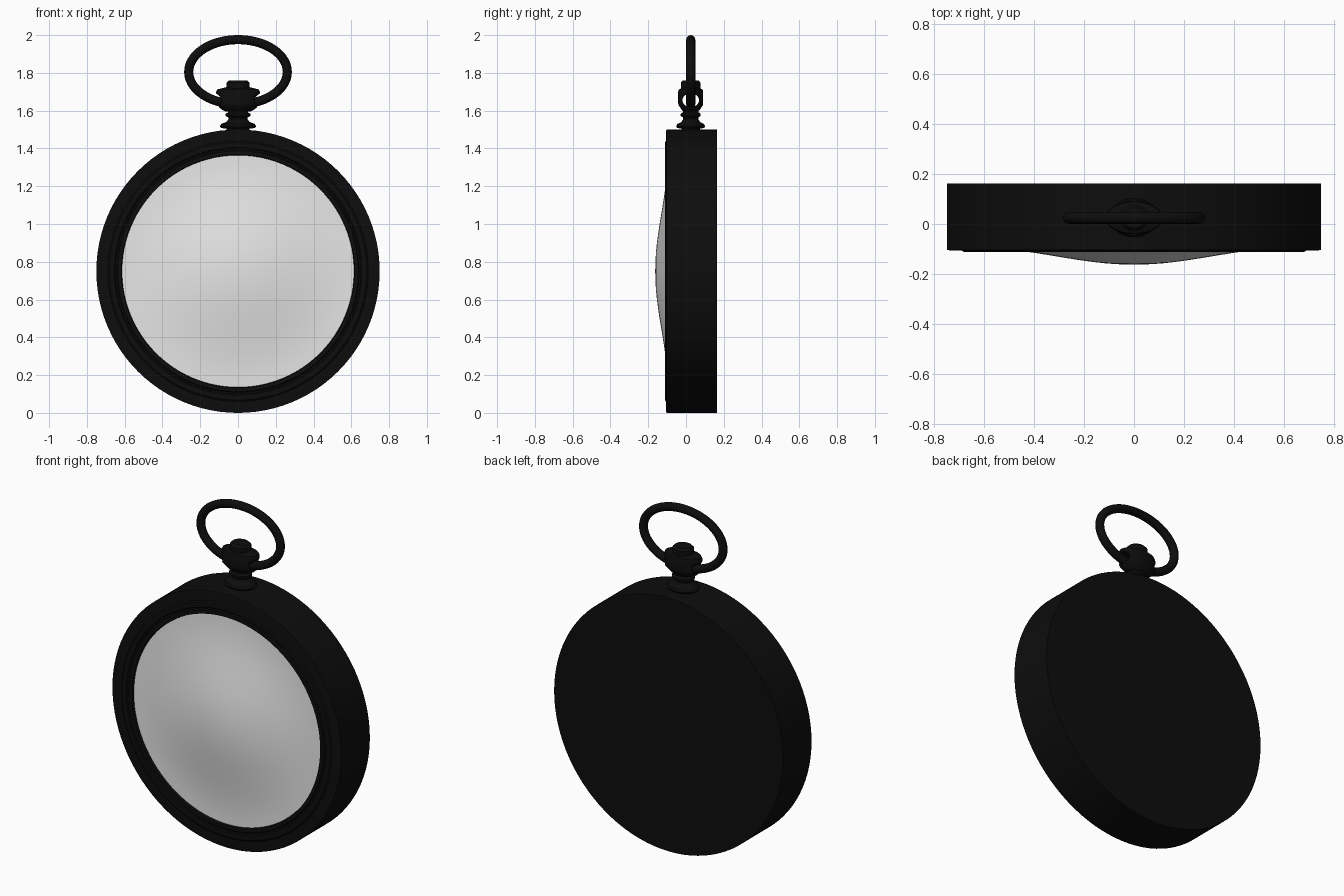
import bpy, bmesh, math
from mathutils import Matrix

if "Cube" in bpy.data.objects:
    bpy.data.objects.remove(bpy.data.objects["Cube"])


def material(name, value):
    m = bpy.data.materials.new(name)
    m.diffuse_color = (value, value, value, 1)
    m.use_nodes = True
    m.node_tree.nodes["Principled BSDF"].inputs["Base Color"].default_value = m.diffuse_color
    return m


BLACK = material("black_metal", 0.004)
WHITE = material("pale_glass", 0.8)


def finish(bm, name, mat, angle=35):
    bmesh.ops.remove_doubles(bm, verts=bm.verts, dist=1e-6)
    bmesh.ops.recalc_face_normals(bm, faces=bm.faces)
    me = bpy.data.meshes.new(name)
    bm.to_mesh(me)
    bm.free()
    ob = bpy.data.objects.new(name, me)
    bpy.context.collection.objects.link(ob)
    me.materials.append(mat)
    bpy.ops.object.select_all(action='DESELECT')
    ob.select_set(True)
    bpy.context.view_layer.objects.active = ob
    bpy.ops.object.shade_smooth_by_angle(angle=math.radians(angle))
    return ob


def lathe(name, profile, mat, matrix, steps=96, angle=35):
    """Spin (radius, height) points about z, then place with the matrix."""
    bm = bmesh.new()
    vs = [bm.verts.new((r, 0, h)) for r, h in profile]
    es = [bm.edges.new(p) for p in zip(vs, vs[1:])]
    bmesh.ops.spin(bm, geom=vs + es, cent=(0, 0, 0), axis=(0, 0, 1),
                   angle=math.tau, steps=steps, use_merge=True)
    bmesh.ops.remove_doubles(bm, verts=bm.verts, dist=1e-6)
    bmesh.ops.transform(bm, matrix=matrix, verts=bm.verts)
    return finish(bm, name, mat, angle)


# Lathe axis turned so that height h points to -y (the front)
FACE = Matrix.Translation((0, 0, 0.75)) @ Matrix.Rotation(math.pi / 2, 4, 'X')


def upright(y_scale):
    return Matrix.Translation((0, 0.025, 0)) @ Matrix.Diagonal((1, y_scale, 1, 1))


# Case with flat back and stepped bezel rings
lathe("case", [(0, -0.163), (0.75, -0.163), (0.75, 0.104), (0.735, 0.106),
               (0.69, 0.106), (0.682, 0.112), (0.655, 0.112), (0.65, 0.107),
               (0.642, 0.107), (0.637, 0.112), (0.617, 0.112), (0.612, 0.085),
               (0, 0.085)], BLACK, FACE)

# Domed crystal, bell-shaped in section
dome = [(0.614 * i / 16, 0.163 - 0.065 * math.sin(math.pi / 2 * i / 16) ** 2)
        for i in range(17)]
lathe("crystal", dome, WHITE, FACE)

# Neck with flange and bead
lathe("neck", [(0, 1.47), (0.06, 1.47), (0.06, 1.505), (0.09, 1.508), (0.096, 1.518),
               (0.088, 1.53), (0.062, 1.54), (0.05, 1.555), (0.052, 1.565),
               (0.066, 1.572), (0.066, 1.583), (0.052, 1.592), (0.05, 1.61), (0, 1.61)],
      BLACK, upright(0.8), 48)

# Bow holder: flattened bulb, bored through sideways
holder = lathe("bow_holder", [(0, 1.595), (0.065, 1.595), (0.085, 1.605), (0.114, 1.63),
                              (0.116, 1.64), (0.116, 1.70), (0.11, 1.712),
                              (0.06, 1.725), (0, 1.725)], BLACK, upright(0.57), 48)
bm = bmesh.new()
bmesh.ops.create_cone(bm, cap_ends=True, segments=32, radius1=1, radius2=1, depth=1)
bmesh.ops.transform(bm, verts=bm.verts, matrix=Matrix.Translation((0, 0.025, 1.655))
                    @ Matrix.Diagonal((1, 0.044, 0.036, 1))
                    @ Matrix.Rotation(math.pi / 2, 4, 'Y'))
cutter = finish(bm, "bore_cutter", BLACK)
mod = holder.modifiers.new("bore", 'BOOLEAN')
mod.operation, mod.solver, mod.object = 'DIFFERENCE', 'EXACT', cutter
bpy.context.view_layer.objects.active = holder
bpy.ops.object.modifier_apply(modifier="bore")
bpy.data.objects.remove(cutter)

# Crown button on top of the holder
lathe("crown_button", [(0, 1.695), (0.058, 1.695), (0.061, 1.71), (0.061, 1.748),
                       (0.048, 1.76), (0, 1.76)], BLACK, upright(0.86), 32)

# Oval bow with a round section
bm = bmesh.new()
N, M, A, B, R = 96, 16, 0.261, 0.171, 0.024
rings = []
for i in range(N):
    t = math.tau * i / N
    nx, nz = B * math.cos(t), A * math.sin(t)
    k = math.hypot(nx, nz)
    ring = []
    for j in range(M):
        v = math.tau * j / M
        c, s = R * math.cos(v) / k, R * math.sin(v)
        ring.append(bm.verts.new((A * math.cos(t) + c * nx, 0.025 + s,
                                  1.805 + B * math.sin(t) + c * nz)))
    rings.append(ring)
for i in range(N):
    a, b = rings[i], rings[(i + 1) % N]
    for j in range(M):
        k = (j + 1) % M
        bm.faces.new((a[j], a[k], b[k], b[j]))
finish(bm, "bow", BLACK, 60)
